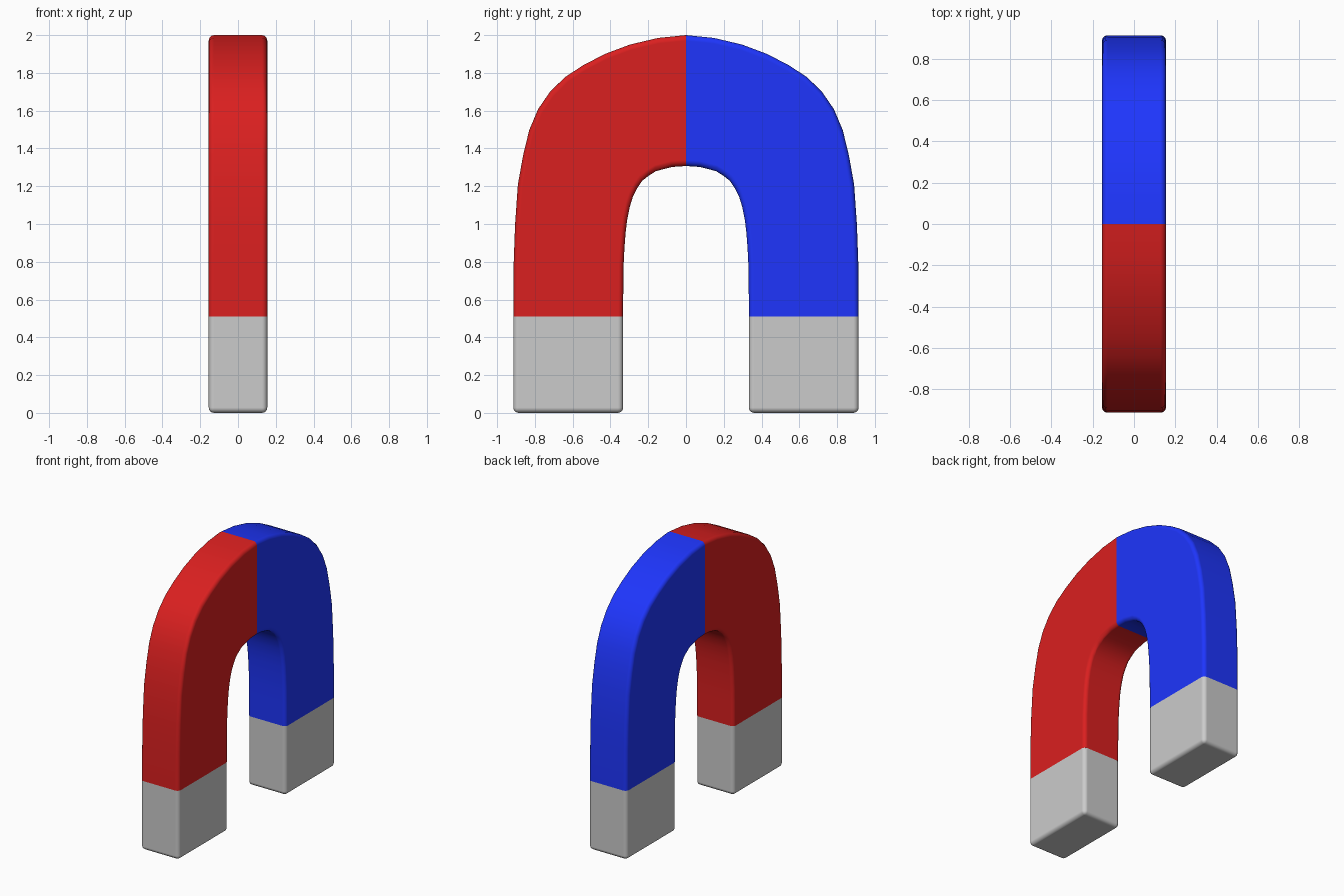
import bpy, bmesh

if "Cube" in bpy.data.objects:
    bpy.data.objects.remove(bpy.data.objects["Cube"])

HALF = 0.155          # half thickness in x
SPLIT = 0.51          # height where the bare pole tips begin

# arm edges in (y, z), from the tip joint up to the crown
OUTER = [(.914, SPLIT), (.912, .80), (.905, .995), (.89, 1.21), (.862, 1.365),
         (.83, 1.497), (.783, 1.608), (.72, 1.70), (.64, 1.778), (.545, 1.84),
         (.43, 1.90), (.296, 1.95), (.148, 1.985), (0, 2.0)]
INNER = [(.333, SPLIT), (.332, .66), (.331, .77), (.326, .87), (.320, .95),
         (.312, 1.02), (.298, 1.09), (.28, 1.148), (.258, 1.19), (.233, 1.228),
         (.197, 1.256), (.159, 1.28), (.074, 1.302), (0, 1.307)]


def make_strip(name, outer, inner, side, capped=False, color=None):
    """Rectangular section swept between two edge curves, open at the joints."""
    bm = bmesh.new()
    rings = []
    for (yo, zo), (yi, zi) in zip(outer, inner):
        corners = [(-HALF, yo, zo), (HALF, yo, zo), (HALF, yi, zi), (-HALF, yi, zi)]
        rings.append([bm.verts.new((x, side * y, z)) for x, y, z in corners])
    for a, b in zip(rings, rings[1:]):
        for i in range(4):
            j = (i + 1) % 4
            bm.faces.new((a[i], a[j], b[j], b[i]))
    if capped:
        bm.faces.new(rings[0][::-1])
    # loops run the other way round on the mirrored side
    if side > 0:
        bmesh.ops.reverse_faces(bm, faces=bm.faces[:])
    for f in bm.faces:
        f.smooth = True
    mesh = bpy.data.meshes.new(name)
    bm.to_mesh(mesh)
    bm.free()
    obj = bpy.data.objects.new(name, mesh)
    bpy.context.collection.objects.link(obj)
    bevel = obj.modifiers.new("rounded_edges", 'BEVEL')
    bevel.width = 0.028
    bevel.segments = 4
    bevel.limit_method = 'ANGLE'
    bevel.angle_limit = 1.0
    bevel.harden_normals = True
    if color:
        mat = bpy.data.materials.new(name)
        mat.diffuse_color = color
        mat.use_nodes = True
        mat.node_tree.nodes["Principled BSDF"].inputs["Base Color"].default_value = mat.diffuse_color
        mesh.materials.append(mat)
    return obj


# coloured arms and bare pole tips, one of each per side
for side, label, color in ((-1, "red", (.70, .014, .014, 1)),
                           (1, "blue", (.013, .036, .98, 1))):
    make_strip(label + "_arm", OUTER, INNER, side, color=color)
    make_strip(label + "_pole_tip", [(.914, 0), OUTER[0]], [(.333, 0), INNER[0]],
               side, capped=True)
